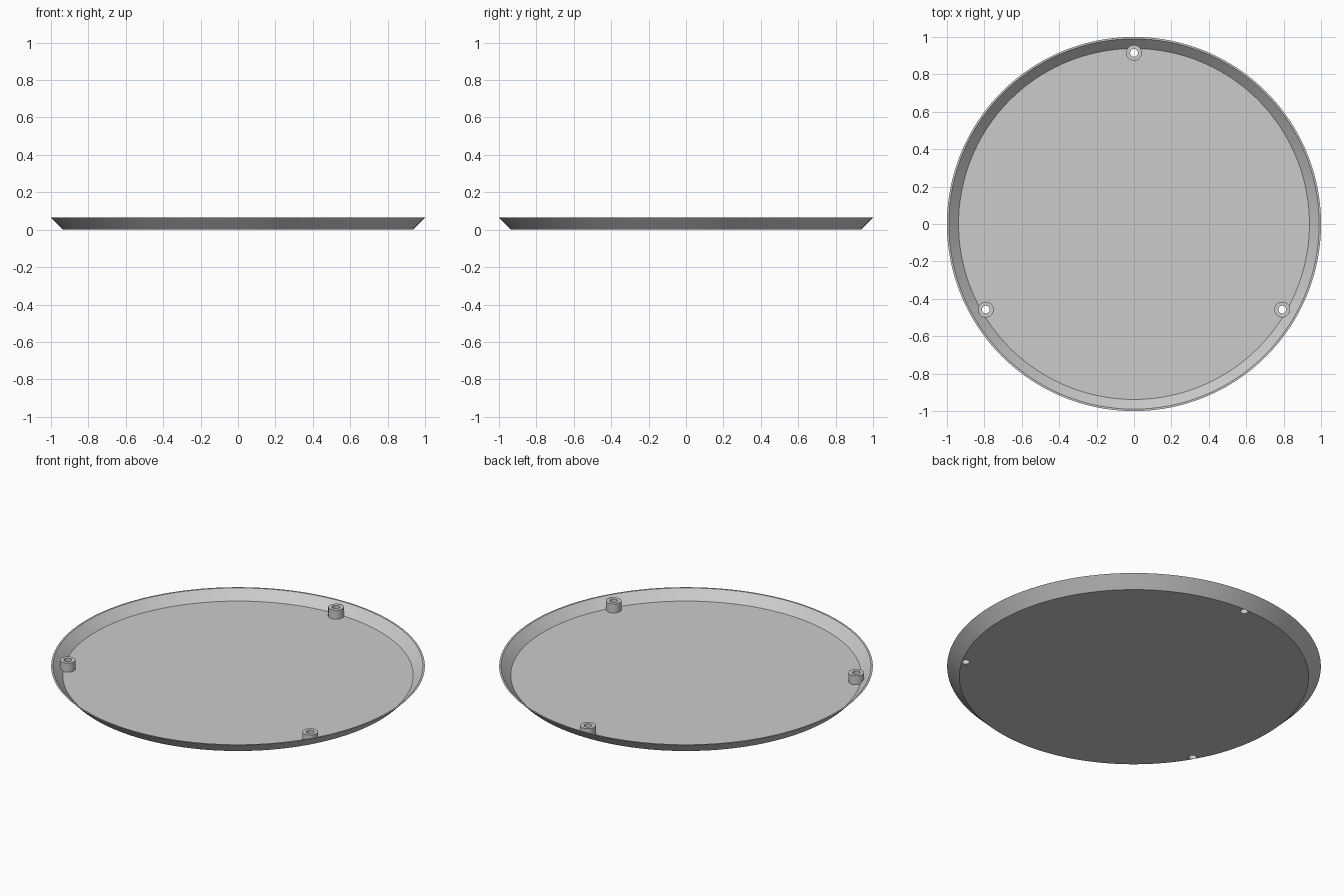
import bpy, bmesh, math

HEIGHT = 0.065
FLOOR = 0.012
BOSS_RADIUS, HOLE_RADIUS, BOSS_OFFSET = 0.042, 0.021, 0.915

cube = bpy.data.objects.get("Cube")
if cube:
    bpy.data.objects.remove(cube, do_unlink=True)

grey = bpy.data.materials.new("light_grey")
grey.use_nodes = True
colour = (0.6, 0.6, 0.6, 1)
grey.diffuse_color = colour
grey.node_tree.nodes["Principled BSDF"].inputs["Base Color"].default_value = colour


def lathe(name, profile, segments, location=(0, 0, 0)):
    """Closed solid turned around z; the profile runs from axis to axis."""
    bm = bmesh.new()
    verts = [bm.verts.new((r, 0, z)) for r, z in profile]
    edges = [bm.edges.new(pair) for pair in zip(verts, verts[1:])]
    bmesh.ops.spin(bm, geom=verts + edges, axis=(0, 0, 1), cent=(0, 0, 0),
                   angle=math.tau, steps=segments)
    bmesh.ops.remove_doubles(bm, verts=bm.verts, dist=1e-5)
    bmesh.ops.dissolve_limit(bm, angle_limit=0.001, verts=bm.verts, edges=bm.edges)
    bmesh.ops.recalc_face_normals(bm, faces=bm.faces)
    mesh = bpy.data.meshes.new(name)
    bm.to_mesh(mesh)
    bm.free()
    mesh.materials.append(grey)
    obj = bpy.data.objects.new(name, mesh)
    obj.location = location
    bpy.context.collection.objects.link(obj)
    return obj


def activate(obj):
    bpy.ops.object.select_all(action='DESELECT')
    obj.select_set(True)
    bpy.context.view_layer.objects.active = obj


def combine(target, other, operation):
    activate(target)
    mod = target.modifiers.new(operation, 'BOOLEAN')
    mod.operation, mod.object, mod.solver = operation, other, 'EXACT'
    bpy.ops.object.modifier_apply(modifier=mod.name)


# Shallow dish with a sloping wall and thin flat rim
outside = [(0, 0), (0.935, 0), (1, HEIGHT)]
dish = lathe("dish", outside + [(0.99, HEIGHT), (0.938, FLOOR), (0, FLOOR)], 160)

# Envelope that trims the screw bosses where they meet the wall
envelope = lathe("envelope", outside + [(0, HEIGHT)], 160)

# Three bosses, each with a hole running through the floor
helpers = [envelope]
for degrees in (90, 210, 330):
    a = math.radians(degrees)
    spot = (BOSS_OFFSET * math.cos(a), BOSS_OFFSET * math.sin(a), 0)
    boss = lathe("screw_boss", [(0, FLOOR / 2), (BOSS_RADIUS, FLOOR / 2),
                                (BOSS_RADIUS, HEIGHT), (0, HEIGHT)], 32, spot)
    hole = lathe("screw_hole", [(0, -0.1), (HOLE_RADIUS, -0.1),
                                (HOLE_RADIUS, 0.2), (0, 0.2)], 32, spot)
    bpy.context.view_layer.update()
    combine(boss, envelope, 'INTERSECT')
    combine(dish, boss, 'UNION')
    combine(dish, hole, 'DIFFERENCE')
    helpers += [boss, hole]

for helper in helpers:
    bpy.data.objects.remove(helper, do_unlink=True)

activate(dish)
bpy.ops.object.shade_smooth_by_angle(angle=math.radians(30))
